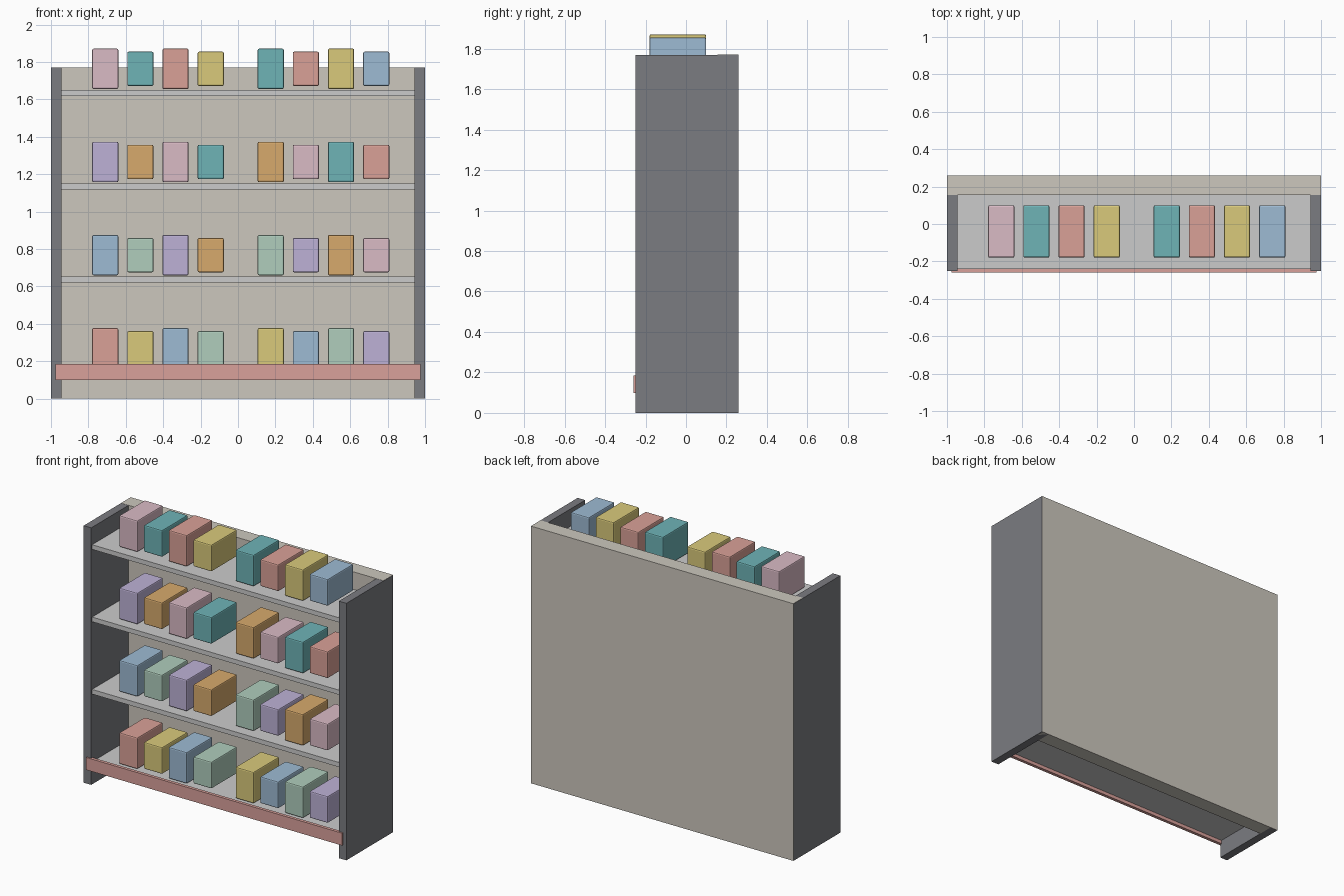
import bpy

if "Cube" in bpy.data.objects:
    bpy.data.objects.remove(bpy.data.objects["Cube"])


def material(name, rgb):
    """Material from 0-255 display colours."""
    mat = bpy.data.materials.new(name)
    mat.diffuse_color = [(c / 255) ** 2.2 for c in rgb] + [1]
    mat.use_nodes = True
    mat.node_tree.nodes["Principled BSDF"].inputs["Base Color"].default_value = mat.diffuse_color
    return mat


def box(name, x, y, z, mat, bevel=0):
    """Box spanning the (min, max) pairs x, y, z."""
    bpy.ops.mesh.primitive_cube_add(size=1, location=[sum(r) / 2 for r in (x, y, z)])
    ob = bpy.context.object
    ob.name = name
    ob.scale = [r[1] - r[0] for r in (x, y, z)]
    bpy.ops.object.transform_apply(location=False, rotation=False, scale=True)
    ob.data.materials.append(mat)
    if bevel:
        mod = ob.modifiers.new("soft_edges", 'BEVEL')
        mod.width = bevel
        mod.segments = 2
    return ob


frame_mat = material("dark_frame", (122, 123, 128))
back_mat = material("beige_back", (203, 198, 188))
shelf_mat = material("light_shelf", (213, 212, 209))
trim_mat = material("coral_trim", (217, 160, 154))
palette = [material(n, c) for n, c in (
    ("coral", (217, 160, 150)), ("yellow", (217, 201, 122)),
    ("blue", (156, 185, 210)), ("mint", (174, 204, 187)),
    ("lilac", (188, 176, 213)), ("orange", (214, 168, 108)),
    ("rose", (217, 185, 196)), ("teal", (110, 178, 181)))]

# Case: two sides and a thick back, a hair proud of the sides
box("left_side", (-1, -0.943), (-0.25, 0.259), (0, 1.769), frame_mat)
box("right_side", (0.943, 1), (-0.25, 0.259), (0, 1.769), frame_mat)
box("back_panel", (-0.999, 0.999), (0.155, 0.26), (0, 1.77), back_mat)

# Front trim strip over the lowest shelf
box("front_trim", (-0.975, 0.975), (-0.26, -0.238), (0.099, 0.184), trim_mat)

# Shelves, each with two groups of four goods, tall and short in turn
for row in range(4):
    top = 0.155 + 0.498 * row
    box(f"shelf_{row + 1}", (-0.945, 0.945), (-0.24, 0.16), (top - 0.032, top), shelf_mat)
    mid = top + 0.114
    for group, start in enumerate((-0.71, 0.175)):
        for col in range(4):
            x = start + 0.188 * col
            half = 0.092 if col % 2 else 0.108
            box(f"carton_{row + 1}_{group * 4 + col + 1}", (x - 0.07, x + 0.07),
                (-0.18, 0.10), (mid - half, mid + half),
                palette[(2 * row + group + col) % 8], bevel=0.008)
